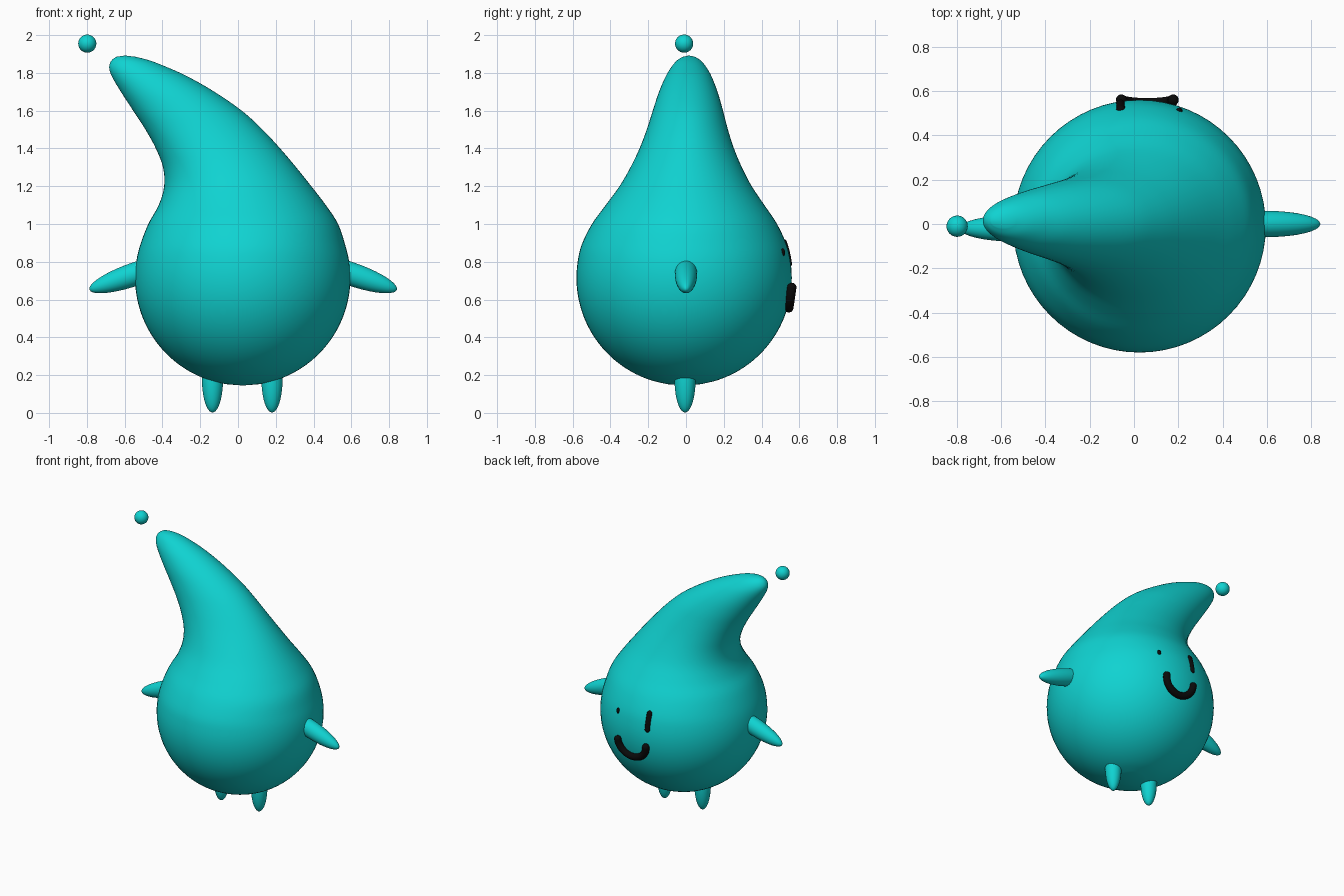
import bpy, bmesh, math
from mathutils import Vector

cube = bpy.data.objects.get("Cube")
if cube:
    bpy.data.objects.remove(cube, do_unlink=True)


def material(name, rgb, rough):
    m = bpy.data.materials.new(name)
    m.use_nodes = True
    m.diffuse_color = (*rgb, 1)
    bsdf = m.node_tree.nodes["Principled BSDF"]
    bsdf.inputs["Base Color"].default_value = (*rgb, 1)
    bsdf.inputs["Roughness"].default_value = rough
    return m


TEAL = material("teal", (0.005, 0.65, 0.64), 0.5)
BLACK = material("black", (0.003, 0.003, 0.003), 0.6)


def add_object(name, bm, mat):
    bmesh.ops.recalc_face_normals(bm, faces=bm.faces)
    for f in bm.faces:
        f.smooth = True
    me = bpy.data.meshes.new(name)
    bm.to_mesh(me)
    bm.free()
    me.materials.append(mat)
    ob = bpy.data.objects.new(name, me)
    bpy.context.collection.objects.link(ob)
    return ob


def ellipsoid(name, centre, radii, mat, tilt=0.0):
    bm = bmesh.new()
    bmesh.ops.create_uvsphere(bm, u_segments=32, v_segments=20, radius=1)
    ob = add_object(name, bm, mat)
    ob.location, ob.scale, ob.rotation_euler = centre, radii, (0, tilt, 0)
    return ob


def tube(name, points, radius, mat):
    """Round stroke along a path, with a ball at each end."""
    bm = bmesh.new()
    n, rings = 14, []
    pts = [Vector(p) for p in points]
    for i, p in enumerate(pts):
        t = (pts[min(i + 1, len(pts) - 1)] - pts[max(i - 1, 0)]).normalized()
        u = t.cross(Vector((0, 1, 0))).normalized()
        v = t.cross(u)
        rings.append([bm.verts.new(p + radius * (math.cos(a) * u + math.sin(a) * v))
                      for a in (2 * math.pi * k / n for k in range(n))])
    for a, b in zip(rings, rings[1:]):
        for k in range(n):
            bm.faces.new((a[k], a[(k + 1) % n], b[(k + 1) % n], b[k]))
    for p in (pts[0], pts[-1]):
        ball = bmesh.ops.create_uvsphere(bm, u_segments=14, v_segments=10, radius=radius)
        bmesh.ops.translate(bm, verts=ball["verts"], vec=p)
    return add_object(name, bm, mat)


# Body: round belly, then a tapering top that leans sideways
C, R = Vector((0.025, -0.01, 0.715)), 0.57
rows = []  # z, left x, right x, half depth, centre y
for i in range(1, 13):
    a = math.radians(-90 + 9 * i)
    r = R * math.cos(a)
    rows.append((C.z + R * math.sin(a), C.x - r, C.x + r, r, C.y))
rows += [
    (1.00, -0.475, 0.530, 0.490, -0.008),
    (1.10, -0.420, 0.465, 0.420, -0.005),
    (1.20, -0.391, 0.388, 0.350, -0.002),
    (1.30, -0.397, 0.308, 0.295, 0.001),
    (1.40, -0.435, 0.223, 0.250, 0.004),
    (1.50, -0.490, 0.130, 0.215, 0.007),
    (1.60, -0.555, 0.020, 0.186, 0.010),
    (1.70, -0.620, -0.125, 0.155, 0.012),
    (1.78, -0.667, -0.265, 0.122, 0.014),
    (1.83, -0.682, -0.375, 0.093, 0.015),
    (1.865, -0.670, -0.465, 0.064, 0.015),
    (1.885, -0.645, -0.540, 0.033, 0.015),
]


def smooth_rows(rows, steps):
    """Catmull-Rom interpolation between the given rows."""
    out = []
    for i in range(len(rows) - 1):
        q = [rows[max(0, min(len(rows) - 1, i + d))] for d in (-1, 0, 1, 2)]
        for s in range(steps):
            t = s / steps
            out.append([0.5 * (2 * b + (c - a) * t + (2 * a - 5 * b + 4 * c - d) * t * t
                               + (3 * b - a - 3 * c + d) * t ** 3) for a, b, c, d in zip(*q)])
    return out + [rows[-1]]


bm = bmesh.new()
N, rings = 64, []
for z, x0, x1, ry, cy in smooth_rows(rows, 4):
    rings.append([bm.verts.new(((x0 + x1) / 2 + (x1 - x0) / 2 * math.cos(a), cy + ry * math.sin(a), z))
                  for a in (2 * math.pi * k / N for k in range(N))])
for a, b in zip(rings, rings[1:]):
    for k in range(N):
        bm.faces.new((a[k], a[(k + 1) % N], b[(k + 1) % N], b[k]))
for ring, tip in ((rings[0], (C.x, C.y, C.z - R)), (rings[-1], (-0.598, 0.015, 1.892))):
    v = bm.verts.new(tip)
    for k in range(N):
        bm.faces.new((ring[k], ring[(k + 1) % N], v))
add_object("body", bm, TEAL)

# Floating ball beside the tip
ellipsoid("floating_ball", (-0.798, -0.01, 1.955), (0.048,) * 3, TEAL)

# Arms and legs
ellipsoid("left_arm", (0.60, 0.0, 0.735), (0.255, 0.059, 0.062), TEAL, math.radians(19))
ellipsoid("right_arm", (-0.545, -0.02, 0.735), (0.255, 0.059, 0.062), TEAL, math.radians(-19))
for name, x in (("left_leg", 0.18), ("right_leg", -0.135)):
    ellipsoid(name, (x, -0.005, 0.18), (0.056, 0.056, 0.178), TEAL)


# Face on the +y side
def surface_y(x, z):
    return C.y + math.sqrt(R * R - (x - C.x) ** 2 - (z - C.z) ** 2)


mouth = []
for i in range(21):
    a = math.pi * i / 20
    drop = math.sin(a)
    mouth.append((0.06 + 0.117 * math.cos(a), 0.56 - 0.016 * drop, 0.664 - 0.108 * drop))
tube("mouth", mouth, 0.025, BLACK)

tube("long_eye", [(-0.06, surface_y(-0.06, z) - 0.008, z) for z in (0.79, 0.818, 0.845, 0.873, 0.9)],
     0.021, BLACK)
ellipsoid("small_eye", (0.205, surface_y(0.205, 0.85) - 0.002, 0.85), (0.014, 0.013, 0.021), BLACK)
